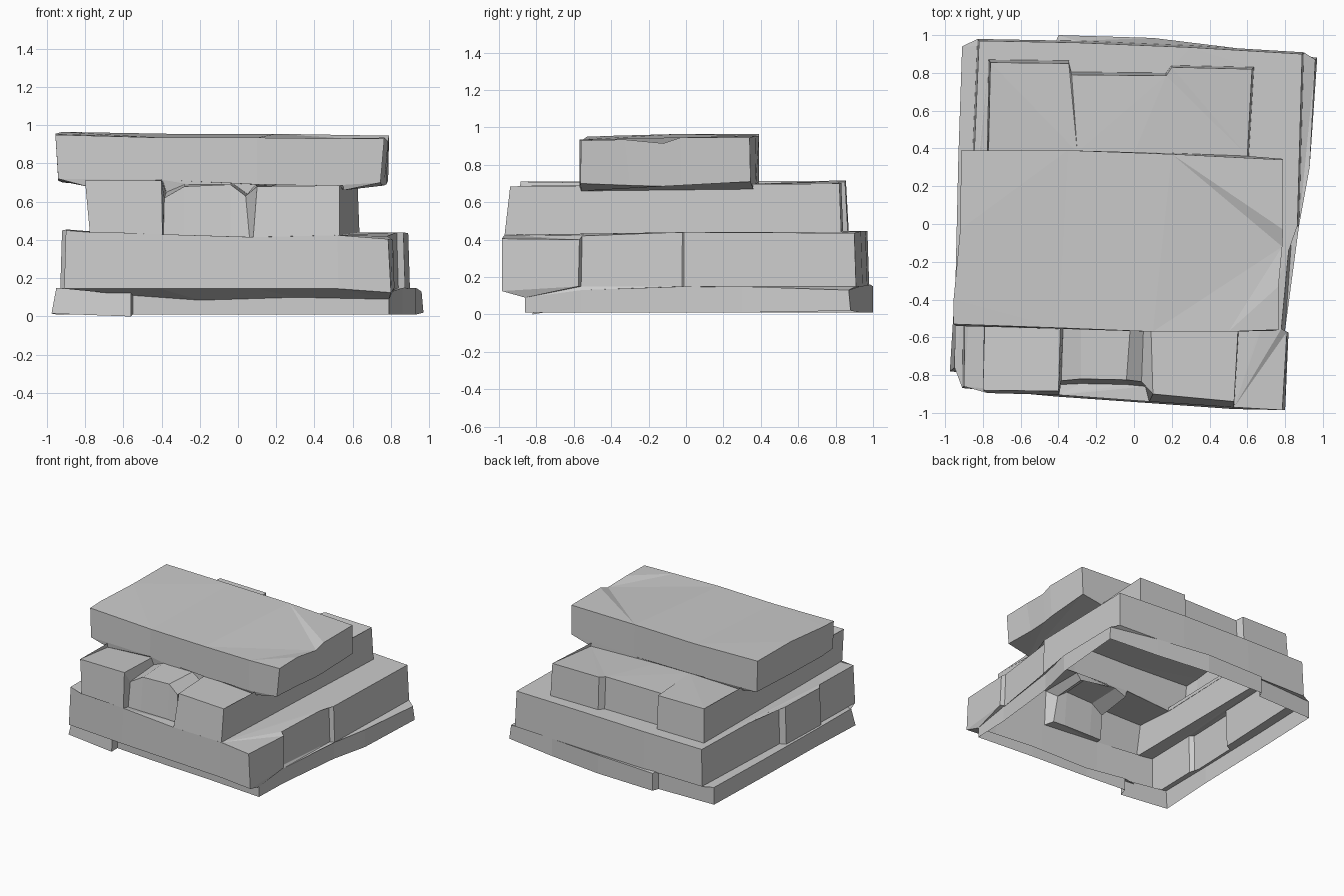
import bpy, bmesh
from mathutils import Vector


def reshape(ring, s=1.0, z=None, dz=0.0):
    """Copy a ring, scaled in plan, at a new height."""
    return [[(x * s, y * s, (h if z is None else z) + dz) for x, y, h in side] for side in ring]


def zip_side(bm, a, b, axis, sign):
    """Skin two neighbouring polylines that run the same way."""
    def face(*vs):
        vs = list(dict.fromkeys(vs))
        if len(vs) > 2 and not bm.faces.get(vs):
            bm.faces.new(vs)
    if len(a) == len(b):
        for i in range(len(a) - 1):
            face(a[i], a[i + 1], b[i + 1], b[i])
        return
    i = j = 0
    while i < len(a) - 1 or j < len(b) - 1:
        ta = a[i + 1].co[axis] * sign if i < len(a) - 1 else 99
        tb = b[j + 1].co[axis] * sign if j < len(b) - 1 else 99
        if ta <= tb:
            face(a[i], a[i + 1], b[j])
            i += 1
        else:
            face(a[i], b[j + 1], b[j])
            j += 1


def loft(name, rings, cap=False):
    """Stack rings of four sides (front, right, back, left) into a stone shell."""
    bm = bmesh.new()
    levels = []
    for ring in rings:
        sides = [[bm.verts.new(Vector(p)) for p in side] for side in ring]
        levels.append([s + [sides[(k + 1) % 4][0]] for k, s in enumerate(sides)])
    for lo, hi in zip(levels, levels[1:]):
        for k, (axis, sign) in enumerate(((0, 1), (1, 1), (0, -1), (1, -1))):
            zip_side(bm, lo[k], hi[k], axis, sign)
    if cap:
        f = bm.faces.new([v for s in levels[-1] for v in s[:-1]])
        bmesh.ops.triangulate(bm, faces=[f])
    me = bpy.data.meshes.new(name)
    bm.to_mesh(me)
    bm.free()
    ob = bpy.data.objects.new(name, me)
    bpy.context.collection.objects.link(ob)


# Base course outline, each side starting at its corner
base_top = [
    [(-.95, -.76, .15), (-.56, -.81, .13), (-.55, -.76, .11), (-.2, -.79, .085), (.3, -.82, .10)],
    [(.79, -.86, .09), (.80, -.56, .13), (.86, -.0, .15), (.93, .3, .15)],
    [(.96, .87, .13), (.55, .93, .15), (.1, .985, .16), (-.4, 1.0, .15), (-.42, .95, .16)],
    [(-.91, .94, .15), (-.93, .35, .15), (-.945, -.3, .15)],
]
base_foot = reshape(base_top, 1.0, 0.01)
base_foot[0][0] = (-.975, -.78, .015)
base_foot[0][1] = (-.56, -.82, 0.0)
base_foot[2][0] = (.97, .88, .02)

# Lower tier, broken slabs along both flanks
low_top = [
    [(-.90, -.86, .45), (-.4, -.905, .43), (.1, -.94, .415), (.52, -.97, .425)],
    [(.785, -.985, .405), (.81, -.57, .40), (.78, -.555, .42), (.83, -.02, .44), (.865, -.01, .44)],
    [(.89, .90, .435), (.3, .935, .445), (-.3, .96, .445)],
    [(-.82, .97, .445), (-.86, .04, .45), (-.905, .02, .45), (-.92, -.4, .45), (-.895, -.43, .455)],
]
low_foot = reshape(low_top, 1.01, 0.15)
low_foot[0] = [(x, y, .145) for x, y, _ in low_foot[0]]
low_foot[1][0] = (.80, -.985, .125)

# Upper tier with a recessed front block and a back notch
up_top = [
    [(-.80, -.88, .71), (-.40, -.885, .71), (-.385, -.83, .62), (-.28, -.82, .68),
     (-.04, -.825, .69), (.04, -.835, .63), (.10, -.90, .68)],
    [(.53, -.94, .685)],
    [(.625, .82, .70), (.20, .83, .705), (.17, .785, .70), (-.33, .79, .70), (-.345, .85, .71)],
    [(-.76, .855, .715)],
]
up_foot = [
    [(-.775, -.895, .44), (-.395, -.905, .43), (-.39, -.85, .42), (-.28, -.845, .415),
     (-.04, -.85, .415), (.06, -.86, .415), (.08, -.94, .415)],
    [(.53, -.97, .425)],
    [(.635, .83, .44), (.20, .84, .445), (.17, .80, .445), (-.33, .805, .445), (-.345, .865, .445)],
    [(-.77, .87, .445)],
]

# Seat of the top slab on the upper tier
seat = [
    [(-.79, -.54, .68), (-.39, -.545, .705), (-.375, -.545, .65), (-.28, -.55, .69),
     (-.02, -.55, .69), (.05, -.555, .64), (.09, -.555, .69)],
    [(.553, -.56, .66)],
    [(.60, .36, .67), (.0, .375, .695), (-.3, .38, .70)],
    [(-.77, .385, .69)],
]

# Top slab
slab_top = [
    [(-.955, -.53, .95), (-.4, -.55, .935), (.1, -.57, .935), (.5, -.57, .93)],
    [(.765, -.56, .93), (.765, -.33, .935), (.785, -.12, .915), (.79, -.03, .945)],
    [(.79, .34, .945), (.2, .37, .955), (-.35, .39, .955)],
    [(-.915, .39, .965), (-.92, -.03, .965), (-.955, -.4, .955)],
]
slab_foot = [
    [(-.94, -.54, .72), (-.4, -.555, .715), (.1, -.57, .69), (.5, -.57, .685)],
    [(.745, -.565, .70), (.75, -.3, .69), (.765, -.12, .685), (.775, -.03, .69)],
    [(.785, .345, .71), (.2, .375, .70), (-.35, .39, .705)],
    [(-.91, .39, .715), (-.915, -.03, .70), (-.94, -.4, .71)],
]

loft("base_course", [base_foot, base_top, low_foot])
loft("lower_tier", [low_foot, low_top, up_foot])
loft("upper_tier", [up_foot, up_top, seat])
loft("top_slab", [seat, slab_foot, slab_top], cap=True)
